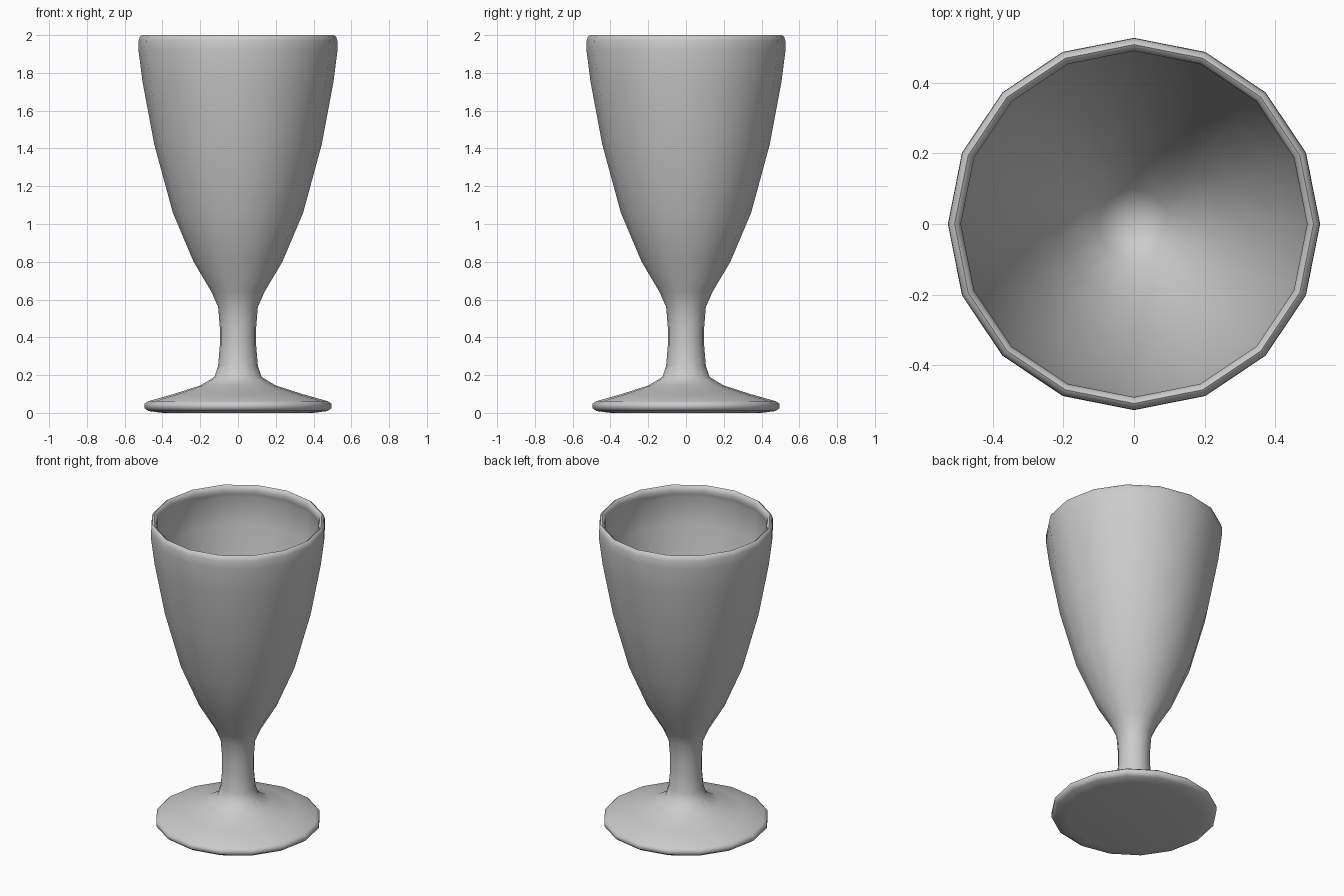
import bpy, math

if "Cube" in bpy.data.objects:
    bpy.data.objects.remove(bpy.data.objects["Cube"])

SIDES = 16

def lathe(name, profile, smooth_angle):
    """Revolve a (radius, height) profile about z; radius 0 becomes a pole."""
    verts, faces, rings = [], [], []
    for r, z in profile:
        start = len(verts)
        if r == 0:
            verts.append((0, 0, z))
            rings.append([start] * SIDES)
        else:
            for i in range(SIDES):
                a = 2 * math.pi * i / SIDES
                verts.append((r * math.cos(a), r * math.sin(a), z))
            rings.append(list(range(start, start + SIDES)))
    for low, high in zip(rings, rings[1:]):
        for i in range(SIDES):
            j = (i + 1) % SIDES
            quad = [low[i], low[j], high[j], high[i]]
            faces.append(list(dict.fromkeys(quad)))
    mesh = bpy.data.meshes.new(name)
    mesh.from_pydata(verts, [], faces)
    mesh.update()
    obj = bpy.data.objects.new(name, mesh)
    bpy.context.collection.objects.link(obj)
    bpy.ops.object.select_all(action='DESELECT')
    obj.select_set(True)
    bpy.context.view_layer.objects.active = obj
    bpy.ops.object.shade_smooth_by_angle(angle=math.radians(smooth_angle))
    return obj

# Foot: flat underside and rounded edge
foot = [(0, 0), (0.40, 0), (0.475, 0.01), (0.495, 0.025), (0.495, 0.048),
        (0.475, 0.062), (0.34, 0.10), (0.20, 0.145)]
# Stem: flared at both ends
stem = [(0.125, 0.19), (0.105, 0.25), (0.096, 0.36), (0.096, 0.45),
        (0.105, 0.56)]
# Outside of the bowl
bowl_outside = [(0.14, 0.64), (0.235, 0.80), (0.345, 1.06), (0.443, 1.42),
                (0.505, 1.75), (0.527, 1.92), (0.526, 1.97)]
# Rolled lip, slightly thicker than the wall
lip = [(0.519, 1.993), (0.508, 2.0), (0.496, 1.992), (0.49, 1.97),
       (0.492, 1.945), (0.502, 1.92)]
# Inside of the bowl down to its centre
bowl_inside = [(0.485, 1.75), (0.423, 1.42), (0.325, 1.06), (0.213, 0.81),
               (0.10, 0.64), (0, 0.57)]

lathe("goblet", foot + stem + bowl_outside + lip + bowl_inside, 55)
